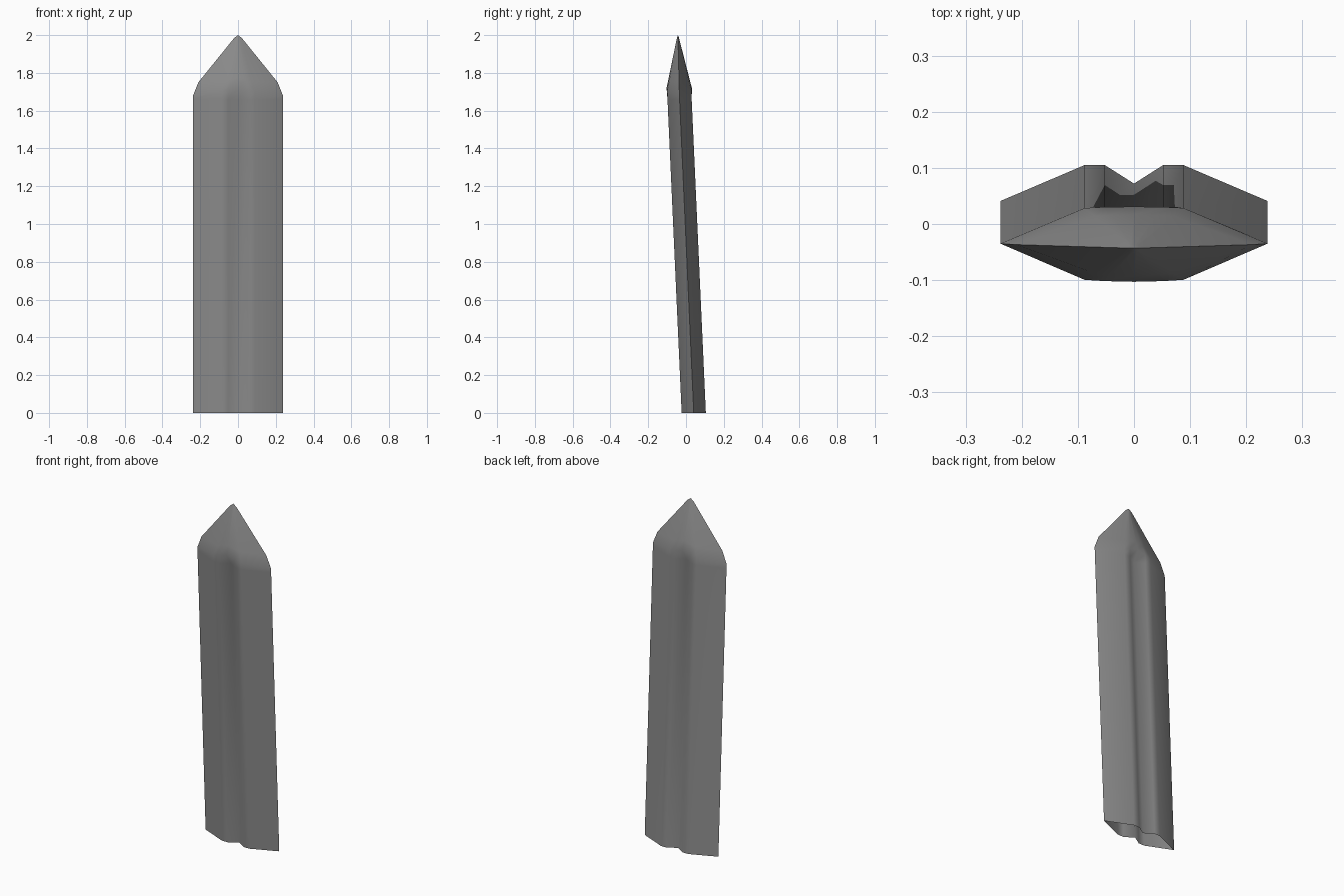
import bpy, bmesh, math

cube = bpy.data.objects.get("Cube")
if cube:
    bpy.data.objects.remove(cube, do_unlink=True)

steel = bpy.data.materials.new("grey steel")
steel.use_nodes = True
colour = (0.26, 0.26, 0.26, 1)
steel.diffuse_color = colour
steel.node_tree.nodes["Principled BSDF"].inputs["Base Color"].default_value = colour


def lean(z):
    """Centre line of the blade: slanted, slightly straighter in the point."""
    if z < 1.68:
        return 0.041 - 0.0452 * z
    return -0.035 - 0.025 * (z - 1.68)


# Half sections from cutting edge to middle: (x, half thickness, z)
sections = [
    [(0.238, 0, 0), (0.088, 0.064, 0), (0.052, 0.064, 0), (0, 0.031, 0)],
    [(0.238, 0, 1.66), (0.088, 0.064, 1.66), (0.052, 0.064, 1.66), (0, 0.031, 1.66)],
    [(0.238, 0, 1.68), (0.088, 0.064, 1.70), (0.052, 0.066, 1.71), (0, 0.067, 1.72)],
    [(0.21, 0.0, 1.75), (0.07, 0.051, 1.755), (0.041, 0.053, 1.765), (0, 0.054, 1.775)],
    [(0.02, 0, 1.985), (0.008, 0.004, 1.985), (0.005, 0.005, 1.986), (0, 0.005, 1.987)],
]

bm = bmesh.new()


def ring(half):
    """Mirror a half section to both cutting edges and both flats."""
    front = [(-x, -h, z) for x, h, z in half] + [(x, -h, z) for x, h, z in half[-2::-1]]
    back = [(-x, -h, z) for x, h, z in front[1:-1]]
    return [bm.verts.new((x, lean(z) + h, z)) for x, h, z in front + back]


# Blade walls, open at the foot
rings = [ring(s) for s in sections]
count = len(rings[0])
for low, high in zip(rings, rings[1:]):
    for i in range(count):
        j = (i + 1) % count
        bm.faces.new((low[i], low[j], high[j], high[i]))

# Point
apex = bm.verts.new((0, lean(2), 2))
for i in range(count):
    bm.faces.new((rings[-1][i], rings[-1][(i + 1) % count], apex))

bmesh.ops.recalc_face_normals(bm, faces=bm.faces)
mesh = bpy.data.meshes.new("blade")
bm.to_mesh(mesh)
bm.free()
mesh.materials.append(steel)
blade = bpy.data.objects.new("blade", mesh)
bpy.context.collection.objects.link(blade)

# Soft ridges and grooves, crisp cutting edges
bpy.ops.object.select_all(action="DESELECT")
blade.select_set(True)
bpy.context.view_layer.objects.active = blade
bpy.ops.object.shade_smooth_by_angle(angle=math.radians(75))
